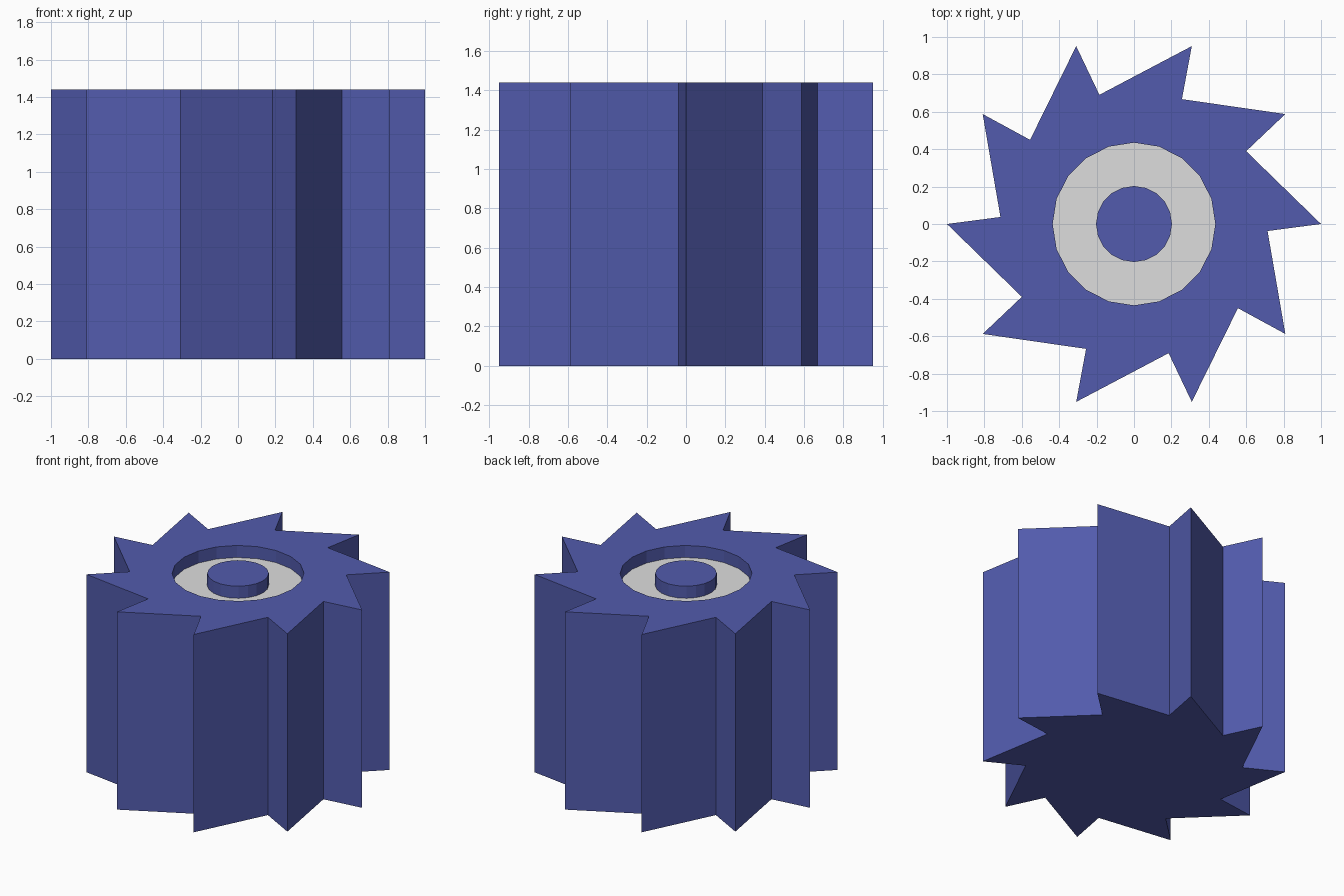
import bpy, bmesh
from math import cos, sin, radians

if "Cube" in bpy.data.objects:
    bpy.data.objects.remove(bpy.data.objects["Cube"])

HEIGHT, DEPTH = 1.44, 0.088
FLOOR = HEIGHT - DEPTH


def material(name, rgb):
    m = bpy.data.materials.new(name)
    m.diffuse_color = (*rgb, 1)
    m.use_nodes = True
    m.node_tree.nodes["Principled BSDF"].inputs["Base Color"].default_value = m.diffuse_color
    return m


blue = material("blue", (0.084, 0.105, 0.418))
grey = material("light grey", (0.73, 0.73, 0.73))


def circle(radius, sides=20):
    return [(radius * cos(radians(360 * i / sides)),
             radius * sin(radians(360 * i / sides))) for i in range(sides)]


def ring(bm, pts, z):
    return [bm.verts.new((x, y, z)) for x, y in pts]


def wall(bm, low, high):
    n = len(low)
    for i in range(n):
        j = (i + 1) % n
        bm.faces.new((low[i], low[j], high[j], high[i]))


def finish(bm, name, mat):
    mesh = bpy.data.meshes.new(name)
    bm.to_mesh(mesh)
    bm.free()
    mesh.materials.append(mat)
    obj = bpy.data.objects.new(name, mesh)
    bpy.context.collection.objects.link(obj)
    return obj


# Ratchet body: ten slanted teeth, with a round recess in the top
profile = []
for k in range(10):
    for radius, angle in ((0.715, 36 * k - 3), (1.0, 36 * k)):
        profile.append((radius * cos(radians(angle)), radius * sin(radians(angle))))
bm = bmesh.new()
base, top = ring(bm, profile, 0), ring(bm, profile, HEIGHT)
wall(bm, base, top)
bm.faces.new(base[::-1])
rim, foot = ring(bm, circle(0.435), HEIGHT), ring(bm, circle(0.435), FLOOR)
wall(bm, rim, foot)
edges = [bm.edges.get((r[i], r[i - 1])) for r in (top, rim) for i in range(len(r))]
fill = bmesh.ops.triangle_fill(bm, edges=edges, use_beauty=True, normal=(0, 0, 1))
for f in fill["geom"]:
    if isinstance(f, bmesh.types.BMFace):
        f.normal_update()
        if f.normal.z < 0:
            f.normal_flip()
finish(bm, "toothed_body", blue)

# Grey floor of the recess
bm = bmesh.new()
bm.faces.new(ring(bm, circle(0.435), FLOOR))
finish(bm, "recess_floor", grey)

# Central boss, flush with the top
bm = bmesh.new()
low, high = ring(bm, circle(0.203), FLOOR), ring(bm, circle(0.203), HEIGHT)
wall(bm, low, high)
bm.faces.new(high)
finish(bm, "centre_boss", blue)
